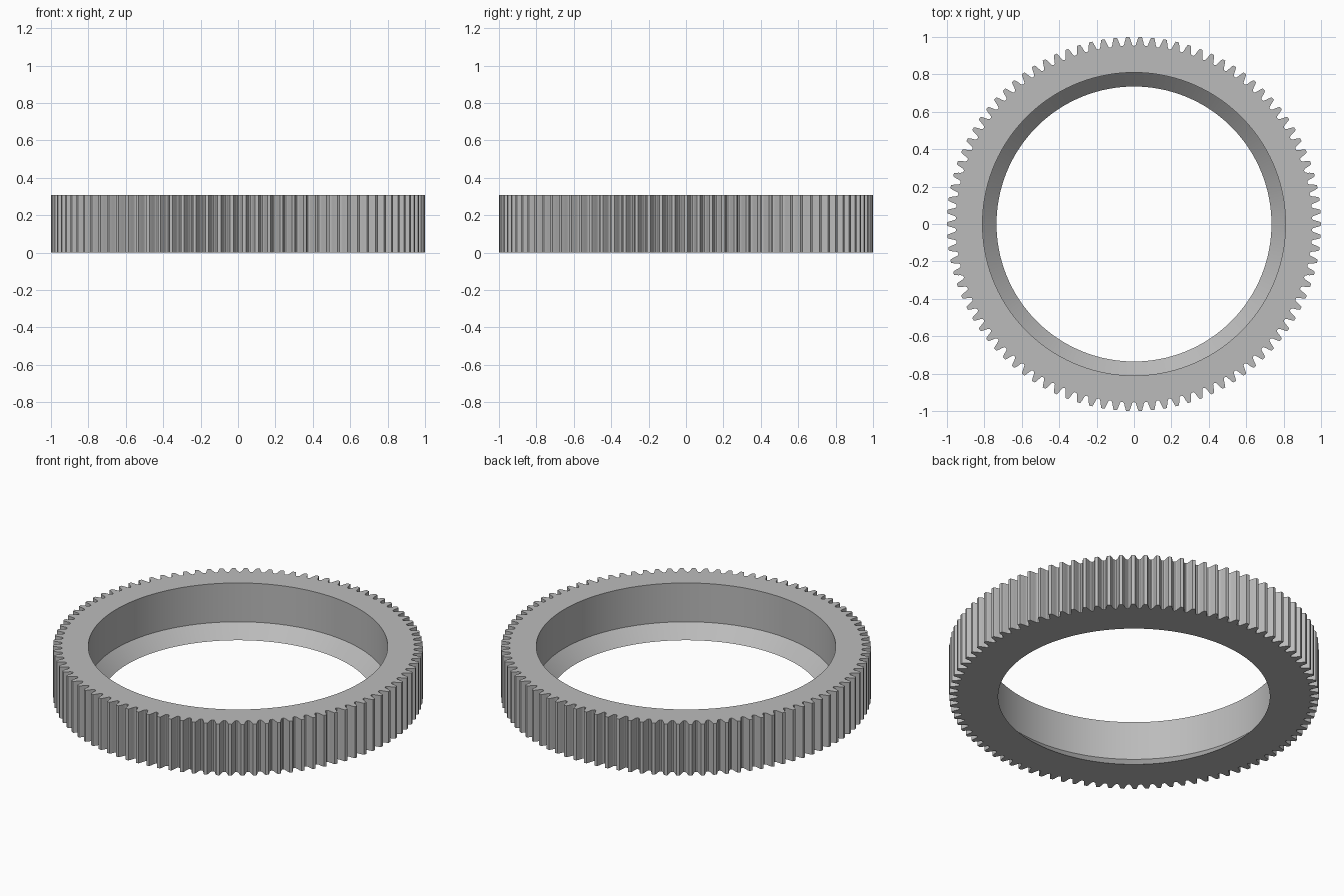
import bpy, bmesh
from math import cos, sin, pi

cube = bpy.data.objects.get("Cube")
if cube:
    bpy.data.objects.remove(cube, do_unlink=True)

TEETH = 94
HEIGHT = 0.307
BORE_TOP, BORE_BOTTOM, CHAMFER = 0.81, 0.735, 0.075

# One tooth flank: (radius, half width as a fraction of the pitch)
FLANK = [(1.0, 0.13), (0.99, 0.19), (0.979, 0.245), (0.966, 0.3), (0.957, 0.36), (0.953, 0.44)]
tooth = [(r, -w) for r, w in reversed(FLANK)] + FLANK

# Outline of the toothed rim, one tooth centred on +x
pitch = 2 * pi / TEETH
outline = [(r, (i + w) * pitch) for i in range(TEETH) for r, w in tooth]

bm = bmesh.new()


def loop(z, radius=None):
    return [bm.verts.new(((radius or r) * cos(a), (radius or r) * sin(a), z)) for r, a in outline]


# Closed cross-section: rim, top face, bore, chamfer, bottom face
loops = [loop(0), loop(HEIGHT), loop(HEIGHT, BORE_TOP),
         loop(CHAMFER, BORE_TOP), loop(0, BORE_BOTTOM)]
n = len(outline)
for k, low in enumerate(loops):
    high = loops[(k + 1) % len(loops)]
    for i in range(n):
        j = (i + 1) % n
        bm.faces.new((low[i], low[j], high[j], high[i]))
bmesh.ops.recalc_face_normals(bm, faces=bm.faces)

mesh = bpy.data.meshes.new("ring_gear")
bm.to_mesh(mesh)
bm.free()
gear = bpy.data.objects.new("ring_gear", mesh)
bpy.context.collection.objects.link(gear)

# Plain grey material
grey = bpy.data.materials.new("grey_metal")
grey.use_nodes = True
colour = (0.5, 0.5, 0.5, 1)
grey.diffuse_color = colour
grey.node_tree.nodes["Principled BSDF"].inputs["Base Color"].default_value = colour
mesh.materials.append(grey)

# Smooth flanks and bore, crisp edges
bpy.ops.object.select_all(action="DESELECT")
gear.select_set(True)
bpy.context.view_layer.objects.active = gear
bpy.ops.object.shade_smooth_by_angle(angle=pi / 6)
